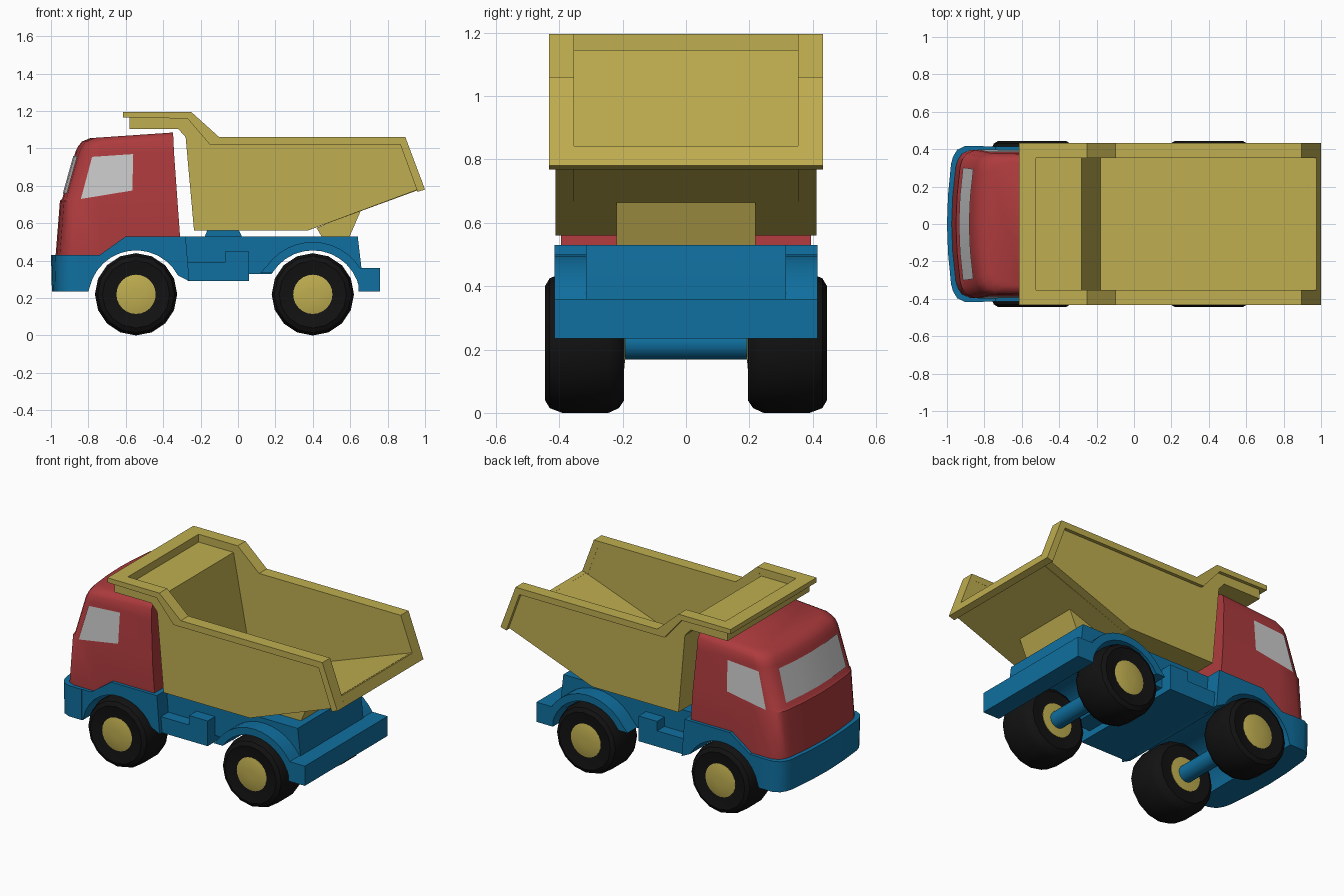
import bpy, bmesh
from math import sin, cos, pi, radians

if "Cube" in bpy.data.objects:
    bpy.data.objects.remove(bpy.data.objects["Cube"])


def material(name, rgb):
    m = bpy.data.materials.new(name)
    m.diffuse_color = (*rgb, 1)
    m.use_nodes = True
    m.node_tree.nodes["Principled BSDF"].inputs["Base Color"].default_value = m.diffuse_color
    return m


RED = material("red", (0.42, 0.043, 0.047))
BLUE = material("blue", (0.005, 0.16, 0.35))
YELLOW = material("yellow", (0.52, 0.42, 0.08))
BLACK = material("black", (0.006, 0.006, 0.006))


def make(name, bm, mat=None, smooth=None, fix=True):
    if fix:
        bmesh.ops.recalc_face_normals(bm, faces=bm.faces)
    me = bpy.data.meshes.new(name)
    bm.to_mesh(me)
    bm.free()
    if mat:
        me.materials.append(mat)
    if smooth:
        me.shade_smooth()
        me.set_sharp_from_angle(angle=radians(smooth))
    ob = bpy.data.objects.new(name, me)
    bpy.context.collection.objects.link(ob)
    return ob


def loft(bm, rings):
    """Bridge closed rings of points and cap both ends."""
    vs = [[bm.verts.new(p) for p in r] for r in rings]
    n = len(vs[0])
    for a, b in zip(vs, vs[1:]):
        for i in range(n):
            bm.faces.new((a[i], a[(i + 1) % n], b[(i + 1) % n], b[i]))
    bm.faces.new(vs[0])
    bm.faces.new(vs[-1])


def prism(name, pts, y0, y1, mat, both=False, smooth=None):
    """Extrude an (x, z) profile from y0 to y1, optionally on both sides."""
    bm = bmesh.new()
    for s in ((1, -1) if both else (1,)):
        loft(bm, [[(x, s * y, z) for x, z in pts] for y in (y0, y1)])
    return make(name, bm, mat, smooth)


def arc(cx, cz, r, a0, a1, n=12):
    angles = [radians(a0 + (a1 - a0) * i / n) for i in range(n + 1)]
    return [(cx + r * cos(a), cz + r * sin(a)) for a in angles]


# Plan outline with a gently bowed front and rounded corners: (x offset, y fraction)
BOW = [(0, 0), (0.006, 0.38), (0.022, 0.77), (0.032, 0.86), (0.055, 0.95), (0.1, 1)]


def plan(xf, xb, w):
    half = [(xf + dx, w * f) for dx, f in BOW]
    half += [(max(-0.74, xf + 0.12), w), (-0.6, w), (xb, w)] if xb > -0.6 else [(xb, w)]
    return half + [(x, -y) for x, y in reversed(half[1:])]


# Cab: lofted from sill to sloping roof
def cab_z(x, z):
    if z < 0.5:
        return 0.43 + 0.1 * min(1, max(0, (x + 0.74) / 0.14))
    return z + 0.068 * (x + 0.79) if z > 0.99 else z


bm = bmesh.new()
rings = []
for z, xf, w in [(0.43, -0.975, 0.395), (0.72, -0.952, 0.395), (0.73, -0.94, 0.394),
                 (0.98, -0.87, 0.38), (1.015, -0.855, 0.374), (1.04, -0.835, 0.358),
                 (1.055, -0.79, 0.33)]:
    xb = -0.31 - 0.072 * max(0, z - 0.53)
    rings.append([(x, y, cab_z(x, z)) for x, y in plan(xf, xb, w)])
loft(bm, rings)
make("cab", bm, RED, 35)

# Windscreen follows the bowed cab front
bm = bmesh.new()
cols = []
for s, i in [(-1, 2), (-1, 1), (1, 0), (1, 1), (1, 2)]:
    dx, f = BOW[i]
    cols.append([bm.verts.new((-0.945 + (z - 0.73) * 0.28 + dx,
                               s * f * (0.394 - 0.056 * (z - 0.73)), z)) for z in (0.76, 0.96)])
for a, b in zip(cols, cols[1:]):
    bm.faces.new((a[0], a[1], b[1], b[0]))
make("windscreen", bm, None, 35, fix=False)

# Side windows
bm = bmesh.new()
for s in (1, -1):
    pts = [(-0.84, 0.73), (-0.78, 0.955), (-0.56, 0.97), (-0.565, 0.775)]
    vs = [bm.verts.new((x, s * (0.398 - 0.056 * (z - 0.73)), z)) for x, z in pts]
    bm.faces.new(vs if s > 0 else vs[::-1])
make("side_windows", bm, None, fix=False)

# Front bumper
bm = bmesh.new()
loft(bm, [[(x, y, z) for x, y in plan(xf, -0.805, 0.418)] for z, xf in ((0.235, -0.995), (0.43, -1.0))])
make("front_bumper", bm, BLUE, 35)

# Cab base with front wheel arches
prism("cab_base", [(-0.85, 0.235), (-0.8, 0.235)] + arc(-0.545, 0.2, 0.255, 168, 28)
      + [(-0.26, 0.29), (-0.28, 0.53), (-0.6, 0.53), (-0.74, 0.43), (-0.85, 0.43)],
      -0.415, 0.415, BLUE, smooth=30)

# Chassis core, rear fenders, tail block and side boxes
prism("chassis", [(-0.28, 0.53), (-0.26, 0.29), (0.06, 0.29), (0.06, 0.33), (0.18, 0.33)]
      + arc(0.4, 0.2, 0.255, 148, 12) + [(0.66, 0.25), (0.66, 0.36), (0.64, 0.53)],
      -0.316, 0.316, BLUE, smooth=30)
prism("rear_fenders", arc(0.4, 0.2, 0.255, 10, 148)
      + [(0.12, 0.335)] + arc(0.4, 0.2, 0.3, 145, 32), 0.3, 0.415, BLUE, both=True, smooth=30)
prism("tail_block", [(0.645, 0.235), (0.76, 0.235), (0.76, 0.36), (0.645, 0.36)],
      -0.415, 0.415, BLUE)
prism("side_boxes", [(-0.27, 0.29), (0.06, 0.29), (0.06, 0.45), (-0.07, 0.45),
                     (-0.07, 0.39), (-0.27, 0.39)], 0.3, 0.39, BLUE, both=True)
prism("bed_mount", [(-0.18, 0.52), (0.025, 0.52), (0.005, 0.562), (-0.165, 0.562)],
      -0.22, 0.22, BLUE)

# Dumper bed: floor with bulkhead and canopy, side walls, rims and rear lip
under = [(-0.58, 1.105), (-0.32, 1.105), (-0.28, 1.06), (-0.235, 0.56), (0.37, 0.56)]
prism("bed_floor", [(-0.58, 1.18)] + under
      + [(0.985, 0.785), (0.965, 0.84), (0.36, 0.62), (-0.18, 0.62), (-0.28, 1.145),
         (-0.525, 1.145), (-0.525, 1.18)], -0.356, 0.356, YELLOW)
prism("bed_sides", under + [(0.975, 0.785), (0.87, 1.04), (-0.12, 1.04), (-0.25, 1.18),
                            (-0.58, 1.18)], 0.355, 0.411, YELLOW, both=True)
prism("bed_side_rims", [(-0.615, 1.195), (-0.25, 1.195), (-0.1, 1.06), (0.895, 1.06),
                        (1.0, 0.78), (0.96, 0.768), (0.868, 1.02), (-0.15, 1.02),
                        (-0.27, 1.16), (-0.615, 1.165)], 0.354, 0.432, YELLOW, both=True)
prism("canopy_front_rim", [(-0.615, 1.165), (-0.525, 1.165), (-0.525, 1.195), (-0.615, 1.195)],
      -0.356, 0.356, YELLOW)
prism("bed_rear_lip", [(0.95, 0.835), (0.977, 0.842), (1.0, 0.78), (0.96, 0.768)],
      -0.356, 0.356, YELLOW)
prism("bed_hinge", [(0.42, 0.575), (0.45, 0.525), (0.595, 0.525), (0.66, 0.675)],
      -0.22, 0.22, YELLOW)


# Wheels: lathed tyre and hub, (y, radius) profiles
def lathe(name, profile, cx, cz, s, n, mat):
    bm = bmesh.new()
    loft(bm, [[(cx + r * cos(2 * pi * i / n), s * y, cz + r * sin(2 * pi * i / n))
               for i in range(n)] for y, r in profile])
    return make(name, bm, mat, 35)


TYRE = [(0.2, 0.1), (0.195, 0.18), (0.212, 0.205), (0.245, 0.22), (0.39, 0.22),
        (0.43, 0.205), (0.445, 0.18), (0.432, 0.1)]
HUB = [(0.193, 0.06), (0.197, 0.105), (0.434, 0.105), (0.441, 0.075), (0.444, 0.03)]
for place, cx in (("front", -0.545), ("rear", 0.4)):
    for side, s in (("left", -1), ("right", 1)):
        lathe(f"{place}_{side}_tyre", TYRE, cx, 0.22, s, 16, BLACK)
        lathe(f"{place}_{side}_hub", HUB, cx, 0.22, s, 24, YELLOW)
    lathe(f"{place}_axle", [(-0.2, 0.052), (0.2, 0.052)], cx, 0.22, 1, 16, BLUE)
